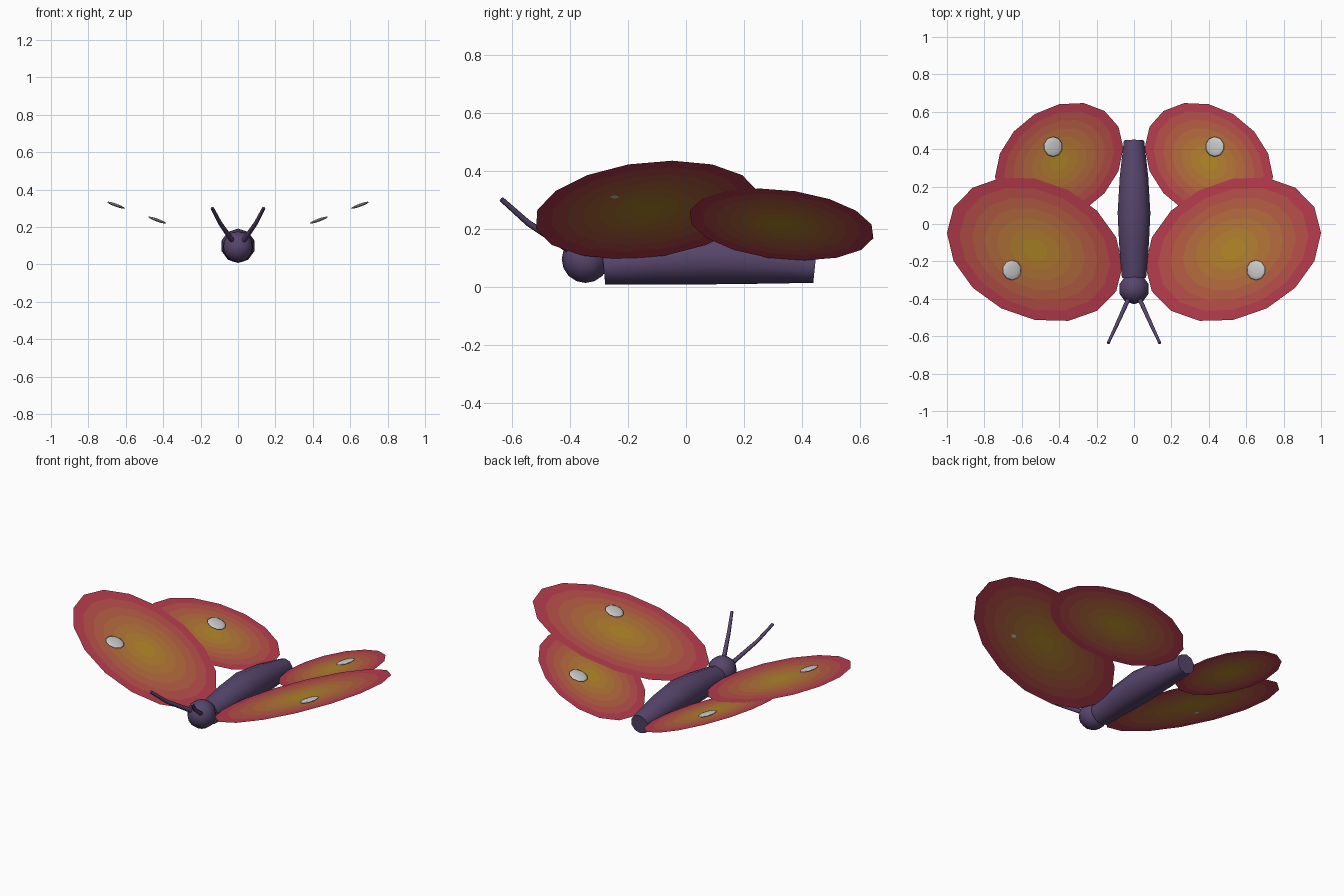
import bpy, bmesh
from math import cos, sin, pi, radians, atan
from mathutils import Vector, Matrix

if "Cube" in bpy.data.objects:
    bpy.data.objects.remove(bpy.data.objects["Cube"])

SLOPE, ROOT_Z = 0.362, 0.073


def material(name, rgb):
    m = bpy.data.materials.new(name)
    m.diffuse_color = (*rgb, 1)
    m.use_nodes = True
    m.node_tree.nodes["Principled BSDF"].inputs["Base Color"].default_value = m.diffuse_color
    return m


def finish(name, bm, mats=(), smooth=True):
    me = bpy.data.meshes.new(name)
    bm.to_mesh(me)
    bm.free()
    for m in mats:
        me.materials.append(m)
    for p in me.polygons:
        p.use_smooth = smooth
    ob = bpy.data.objects.new(name, me)
    bpy.context.collection.objects.link(ob)
    return ob


purple = material("body_purple", (0.095, 0.06, 0.15))
# wing colour bands, ochre centre to crimson rim
BANDS = 7
bands = [material(f"wing_band_{i}", [a + (b - a) * i / (BANDS - 1) for a, b in
                                     zip((0.45, 0.25, 0.02), (0.48, 0.045, 0.075))])
         for i in range(BANDS)]


def tube(name, stations, sides, mat):
    """Loft of upright or bent rings; stations are (centre, radius)."""
    bm = bmesh.new()
    rings = []
    pts = [Vector(c) for c, r in stations]
    for i, (c, r) in enumerate(stations):
        d = pts[min(i + 1, len(pts) - 1)] - pts[max(i - 1, 0)]
        q = d.to_track_quat('Z', 'Y')
        rings.append([bm.verts.new(pts[i] + q @ Vector((r * cos(2 * pi * (k + .5) / sides),
                                                        r * sin(2 * pi * (k + .5) / sides), 0)))
                      for k in range(sides)])
    for a, b in zip(rings, rings[1:]):
        for k in range(sides):
            n = (k + 1) % sides
            bm.faces.new((a[k], a[n], b[n], b[k]))
    bm.faces.new(rings[0][::-1])
    bm.faces.new(rings[-1])
    bmesh.ops.recalc_face_normals(bm, faces=bm.faces)
    ob = finish(name, bm, [mat])
    for p in ob.data.polygons:
        p.use_smooth = len(p.vertices) == 4
    return ob


def wing(name, side, cx, cy, rx, ry, lean, drop):
    """Flat skewed oval, tilted up away from the body."""
    n = 16
    bm = bmesh.new()

    def vert(u, v):
        return bm.verts.new((side * u, v, ROOT_Z + SLOPE * u - drop))
    mid = vert(cx, cy)
    prev = None
    for i in range(BANDS):
        f = (i + 1) / BANDS
        ring = [vert(cx + f * rx * cos(2 * pi * k / n),
                     cy + f * ry * cos(2 * pi * k / n - radians(lean))) for k in range(n)]
        for k in range(n):
            m = (k + 1) % n
            vs = (prev[k], ring[k], ring[m], prev[m]) if prev else (mid, ring[k], ring[m])
            bm.faces.new(vs if side > 0 else vs[::-1]).material_index = i
        prev = ring
    return finish(name, bm, bands)


# body: flat-bottomed taper, widest in the middle
tube("body", [((0, -0.285, 0.075), 0.068), ((0, -0.1, 0.092), 0.084), ((0, 0.06, 0.1), 0.092),
              ((0, 0.25, 0.09), 0.08), ((0, 0.445, 0.07), 0.057)], 10, purple)

# head
bm = bmesh.new()
bmesh.ops.create_uvsphere(bm, u_segments=10, v_segments=8, radius=0.082,
                          matrix=Matrix.Translation((0, -0.347, 0.095)))
finish("head", bm, [purple])

for s, tag in ((1, "right"), (-1, "left")):
    # wings
    wing(f"front_wing_{tag}", s, 0.53, -0.135, 0.47, 0.388, 77, 0)
    wing(f"rear_wing_{tag}", s, 0.40, 0.33, 0.343, 0.32, 104, 0.003)
    # wing spots
    for part, x, y in (("front", 0.652, -0.247), ("rear", 0.432, 0.413)):
        bm = bmesh.new()
        mat = (Matrix.Translation((s * x, y, ROOT_Z + SLOPE * x + 0.008))
               @ Matrix.Rotation(-s * atan(SLOPE), 4, 'Y') @ Matrix.Diagonal((1, 1, 0.15, 1)))
        bmesh.ops.create_uvsphere(bm, u_segments=10, v_segments=6, radius=0.054, matrix=mat)
        finish(f"{part}_spot_{tag}", bm)
    # antenna
    tube(f"antenna_{tag}", [((s * 0.025, -0.39, 0.12), 0.014), ((s * 0.095, -0.545, 0.22), 0.011),
                            ((s * 0.138, -0.637, 0.302), 0.009)], 6, purple)
